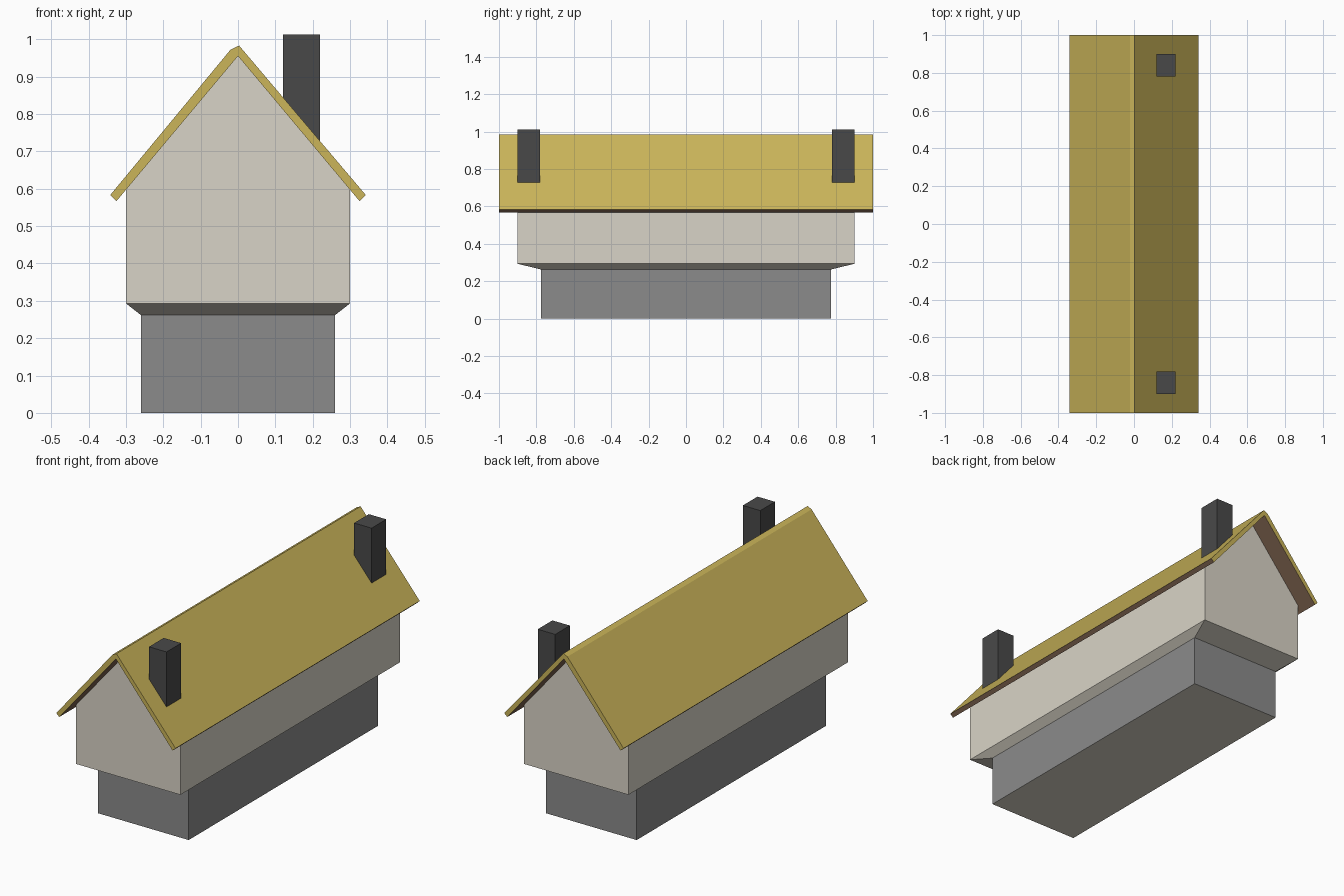
import bpy, bmesh

if "Cube" in bpy.data.objects:
    bpy.data.objects.remove(bpy.data.objects["Cube"])


def material(name, hex_rgb):
    def lin(c):
        c /= 255
        return c / 12.92 if c <= 0.04045 else ((c + 0.055) / 1.055) ** 2.4
    m = bpy.data.materials.new(name)
    m.diffuse_color = (*[lin(c) for c in hex_rgb], 1)
    m.use_nodes = True
    m.node_tree.nodes["Principled BSDF"].inputs["Base Color"].default_value = m.diffuse_color
    return m


roof_yellow = material("roof yellow", (203, 181, 90))
eave_brown = material("eave brown", (124, 98, 78))
plaster = material("plaster beige", (217, 212, 199))
stone = material("stone grey", (139, 139, 139))
chimney_grey = material("chimney dark grey", (73, 73, 73))


def prism(profile, y0, y1):
    """Extrude an x-z profile along y into a closed solid."""
    bm = bmesh.new()
    face = bm.faces.new([bm.verts.new((x, y0, z)) for x, z in profile])
    ext = bmesh.ops.extrude_face_region(bm, geom=[face], use_keep_orig=True)
    for v in ext["geom"]:
        if isinstance(v, bmesh.types.BMVert):
            v.co.y = y1
    bmesh.ops.recalc_face_normals(bm, faces=bm.faces)
    bm.normal_update()
    return bm


def finish(bm, name, *mats):
    me = bpy.data.meshes.new(name)
    bm.to_mesh(me)
    bm.free()
    for m in mats:
        me.materials.append(m)
    ob = bpy.data.objects.new(name, me)
    bpy.context.collection.objects.link(ob)
    return ob


BX, BY, BZ = 0.26, 0.775, 0.262   # base half sizes and height

# stone base, underside in plaster colour, open where it meets the walls
bm = prism([(-BX, 0), (BX, 0), (BX, BZ), (-BX, BZ)], -BY, BY)
for f in bm.faces:
    f.material_index = int(f.normal.z < -0.5)
bmesh.ops.delete(bm, geom=[f for f in bm.faces if f.normal.z > 0.5],
                 context='FACES_ONLY')
finish(bm, "base", stone, plaster)

# gabled walls, with the floor edge tapering in to meet the base
bm = prism([(-0.3, 0.293), (0.3, 0.293), (0.3, 0.597), (0, 0.955), (-0.3, 0.597)],
           -0.9, 0.9)
bottom = next(f for f in bm.faces if f.normal.z < -0.9)
bmesh.ops.delete(bm, geom=[f for f in bm.faces if f.normal.z > 0.1],
                 context='FACES_ONLY')
ext = bmesh.ops.extrude_discrete_faces(bm, faces=[bottom])["faces"][0]
for v in ext.verts:
    v.co.x *= BX / 0.3
    v.co.y *= BY / 0.9
    v.co.z = BZ
bmesh.ops.delete(bm, geom=[ext], context='FACES_ONLY')
bm.normal_update()
finish(bm, "walls", plaster)

# roof slab, brown on faces that look down
bm = prism([(-0.342, 0.583), (-0.02, 0.972), (0.003, 0.983), (0.342, 0.583),
            (0.325, 0.567), (0, 0.955), (-0.325, 0.567)], -1, 1)
for f in bm.faces:
    f.material_index = int(f.normal.z < -0.1)
finish(bm, "roof", roof_yellow, eave_brown)

# two chimneys, cut to the roof slope
for name, y in (("front_chimney", -0.84), ("back_chimney", 0.84)):
    bm = prism([(0.12, 0.836), (0.22, 0.718), (0.22, 1.012), (0.12, 1.012)],
               y - 0.06, y + 0.06)
    finish(bm, name, chimney_grey)
